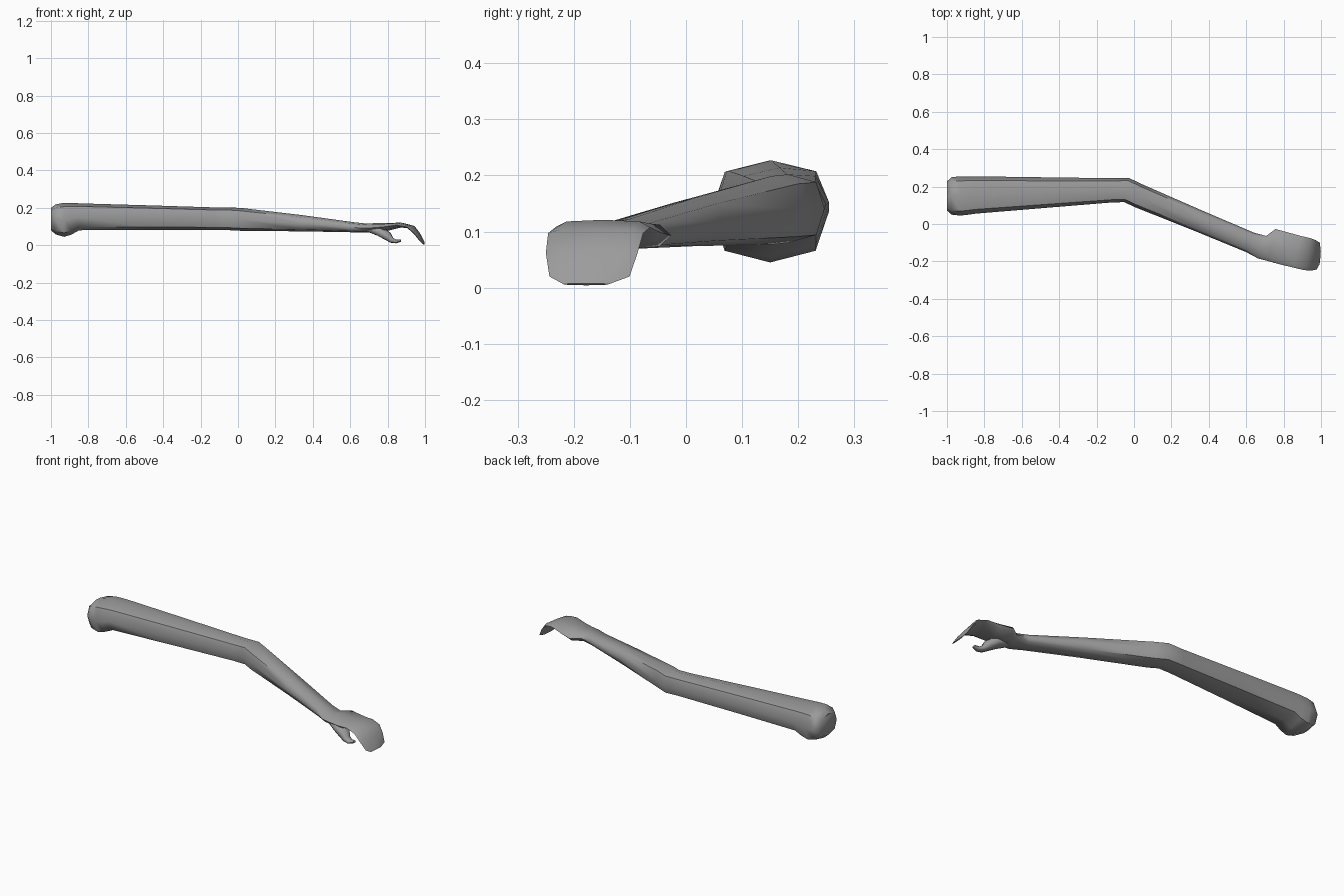
import bpy, bmesh, math
from mathutils import Vector

cube = bpy.data.objects.get("Cube")
if cube:
    bpy.data.objects.remove(cube, do_unlink=True)

grey = bpy.data.materials.new("mid_grey")
grey.use_nodes = True
colour = (0.33, 0.33, 0.33, 1)
grey.diffuse_color = colour
bsdf = grey.node_tree.nodes["Principled BSDF"]
bsdf.inputs["Base Color"].default_value = colour
bsdf.inputs["Roughness"].default_value = 0.7

SIDES = 8


def soft(v):
    # rounded-box section: slightly fuller than an ellipse
    return math.copysign(abs(v) ** 0.75, v) if abs(v) > 1e-6 else 0.0


def loft(name, rings):
    """Rings are (x, y, z, yaw, pitch, half width, half thickness)."""
    bm = bmesh.new()
    loops = []
    for x, y, z, yaw, pitch, a, b in rings:
        yw, pt = math.radians(yaw), math.radians(pitch)
        side = Vector((-math.sin(yw), math.cos(yw), 0))
        fwd = Vector((math.cos(yw) * math.cos(pt), math.sin(yw) * math.cos(pt), math.sin(pt)))
        up = fwd.cross(side)
        loop = []
        for i in range(SIDES):
            t = 2 * math.pi * i / SIDES
            p = Vector((x, y, z)) + side * a * soft(math.cos(t)) + up * b * soft(math.sin(t))
            loop.append(bm.verts.new(p))
        loops.append(loop)
    for l0, l1 in zip(loops, loops[1:]):
        for i in range(SIDES):
            j = (i + 1) % SIDES
            bm.faces.new((l0[i], l0[j], l1[j], l1[i]))
    bm.faces.new(loops[0])
    bm.faces.new(loops[-1])
    bmesh.ops.recalc_face_normals(bm, faces=bm.faces)
    mesh = bpy.data.meshes.new(name)
    bm.to_mesh(mesh)
    bm.free()
    mesh.materials.append(grey)
    obj = bpy.data.objects.new(name, mesh)
    bpy.context.collection.objects.link(obj)
    bpy.ops.object.select_all(action='DESELECT')
    obj.select_set(True)
    bpy.context.view_layer.objects.active = obj
    bpy.ops.object.shade_smooth_by_angle(angle=math.radians(55))
    return obj


# Shoulder, upper arm, elbow, forearm, palm and curled fingers in one skin
loft("arm_and_hand", [
    # rounded shoulder end
    (-1.00, 0.150, 0.140, 0, 0, 0.078, 0.060),
    (-0.975, 0.150, 0.138, 0, 0, 0.100, 0.080),
    (-0.93, 0.150, 0.136, 0, 0, 0.105, 0.091),
    (-0.89, 0.152, 0.142, 0, 0, 0.103, 0.085),
    (-0.85, 0.155, 0.152, 0, 0, 0.100, 0.072),
    # upper arm
    (-0.50, 0.167, 0.148, 0, 0, 0.083, 0.066),
    (-0.12, 0.180, 0.142, 0, 0, 0.065, 0.060),
    # elbow
    (-0.04, 0.182, 0.141, -10, 0, 0.066, 0.061),
    (0.02, 0.153, 0.138, -21, 0, 0.064, 0.061),
    # forearm and wrist
    (0.35, 0.015, 0.117, -22.5, 0, 0.058, 0.043),
    (0.62, -0.098, 0.096, -22.5, 0, 0.056, 0.027),
    (0.685, -0.124, 0.092, -20, 0, 0.064, 0.024),
    # palm
    (0.735, -0.112, 0.093, -14, 0, 0.088, 0.025),
    (0.80, -0.130, 0.098, -14, 3, 0.088, 0.021),
    (0.87, -0.148, 0.108, -14, -2, 0.087, 0.013),
    # fingers curling down
    (0.925, -0.161, 0.097, -13, -35, 0.087, 0.009),
    (0.957, -0.168, 0.062, -10, -52, 0.083, 0.007),
    (0.985, -0.172, 0.020, -7, -55, 0.072, 0.005),
    (0.994, -0.178, 0.006, -5, -55, 0.040, 0.003),
])

# Thumb hooking forward beneath the palm
loft("thumb", [
    (0.70, -0.145, 0.088, -20, -15, 0.035, 0.018),
    (0.76, -0.168, 0.073, -20, -30, 0.042, 0.026),
    (0.797, -0.184, 0.050, -18, -42, 0.032, 0.025),
    (0.822, -0.194, 0.027, -14, -25, 0.024, 0.015),
    (0.845, -0.199, 0.020, -8, 5, 0.019, 0.010),
    (0.872, -0.200, 0.025, 0, 12, 0.012, 0.006),
])
